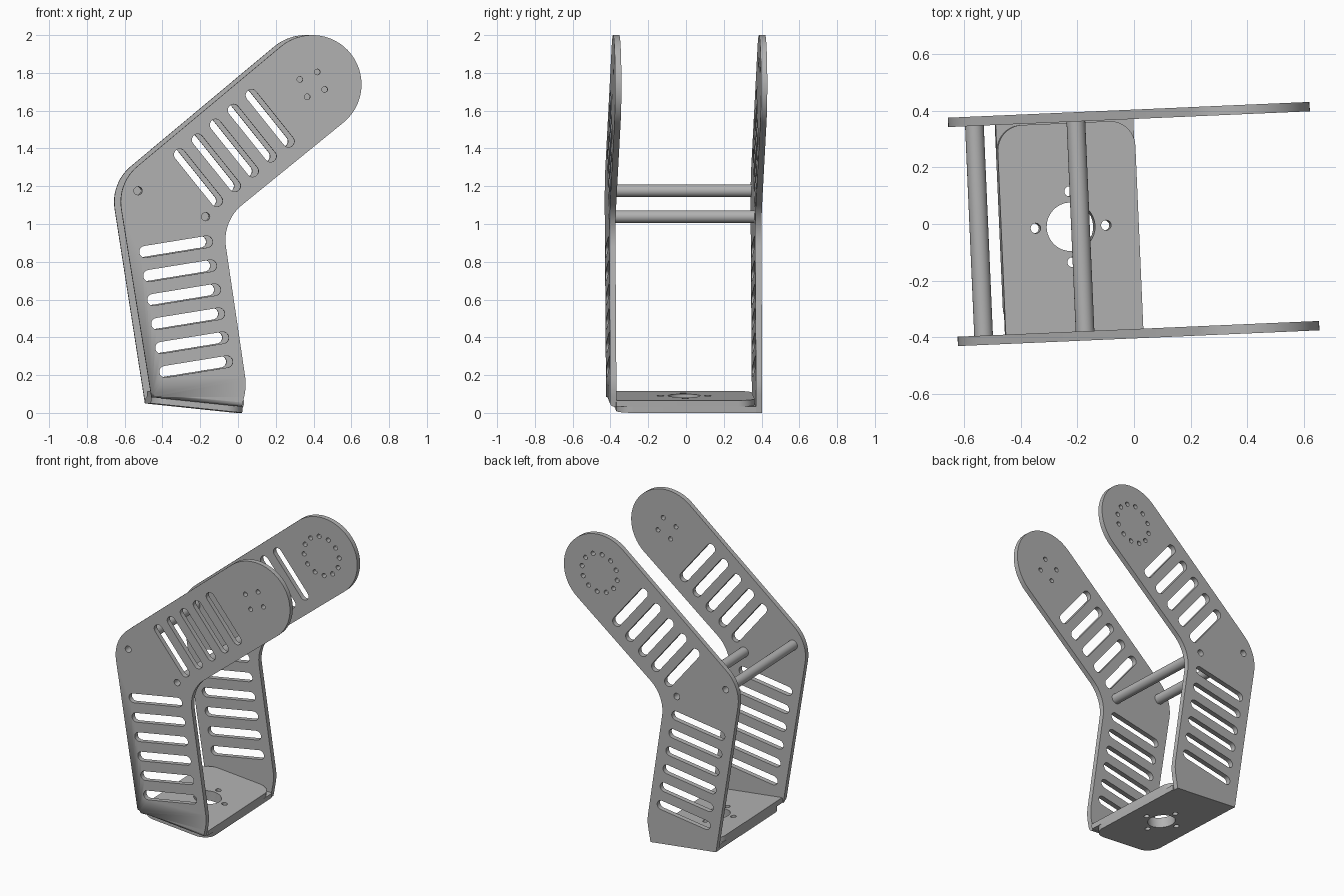
import bpy, bmesh, math
from mathutils import Vector, Matrix

if "Cube" in bpy.data.objects:
    bpy.data.objects.remove(bpy.data.objects["Cube"])

T = 0.033                      # sheet thickness
INNER = 0.37                   # half the gap between the side plates
TILT = math.atan2(0.05, 0.478)  # slope of the base
YAW = Matrix.Rotation(math.radians(2.5), 4, 'Z')

grey = bpy.data.materials.new("grey metal")
grey.use_nodes = True
COLOUR = (0.45, 0.45, 0.45, 1)
grey.diffuse_color = COLOUR
grey.node_tree.nodes["Principled BSDF"].inputs["Base Color"].default_value = COLOUR


def arc(c, r, a0, a1, n):
    return [(c[0] + r * math.cos(a0 + (a1 - a0) * i / n),
             c[1] + r * math.sin(a0 + (a1 - a0) * i / n)) for i in range(n + 1)]


def circle(c, r, n=24):
    return arc(c, r, 0, math.tau, n)[:-1]


def ring(c, radius, count, start, r):
    """Bolt circle of small holes."""
    return [circle(p, r, 16) for p in
            arc(c, radius, math.radians(start), math.radians(start) + math.tau, count)[:-1]]


def slot(a, b, r):
    t = math.atan2(b[1] - a[1], b[0] - a[0])
    return (arc(b, r, t - math.pi / 2, t + math.pi / 2, 10)
            + arc(a, r, t + math.pi / 2, t + math.pi * 1.5, 10))


def fillet(prev, p, nxt, r, n=12):
    """Arc that rounds the corner p."""
    p = Vector(p)
    d1, d2 = (Vector(prev) - p).normalized(), (Vector(nxt) - p).normalized()
    half = d1.angle(d2) / 2
    c = p + (d1 + d2).normalized() * r / math.sin(half)
    s, e = p + d1 * r / math.tan(half) - c, p + d2 * r / math.tan(half) - c
    a0, a1 = math.atan2(s.y, s.x), math.atan2(e.y, e.x)
    da = (a1 - a0 + math.pi) % math.tau - math.pi
    return arc(c, r, a0, a0 + da, n)


def finish(name, mesh, matrix):
    ob = bpy.data.objects.new(name, mesh)
    bpy.context.collection.objects.link(ob)
    ob.matrix_world = matrix
    mesh.materials.clear()
    mesh.materials.append(grey)
    bpy.ops.object.select_all(action='DESELECT')
    ob.select_set(True)
    bpy.context.view_layer.objects.active = ob
    bpy.ops.object.shade_smooth_by_angle(angle=math.radians(30))
    return ob


def sheet(name, loops, matrix):
    """Flat sheet: first loop is the outline, the others are holes."""
    cu = bpy.data.curves.new(name + " outline", 'CURVE')
    cu.dimensions = '2D'
    cu.fill_mode = 'BOTH'
    cu.extrude = T / 2
    for loop in loops:
        sp = cu.splines.new('POLY')
        sp.points.add(len(loop) - 1)
        for pt, co in zip(sp.points, loop):
            pt.co = (co[0], co[1], 0, 1)
        sp.use_cyclic_u = True
    tmp = bpy.data.objects.new(name + " temp", cu)
    bpy.context.collection.objects.link(tmp)
    bpy.context.view_layer.update()
    dg = bpy.context.evaluated_depsgraph_get()
    mesh = bpy.data.meshes.new_from_object(tmp.evaluated_get(dg))
    bpy.data.objects.remove(tmp)
    bm = bmesh.new()
    bm.from_mesh(mesh)
    bmesh.ops.remove_doubles(bm, verts=bm.verts, dist=1e-5)
    bmesh.ops.recalc_face_normals(bm, faces=bm.faces)
    bm.to_mesh(mesh)
    bm.free()
    mesh.name = name
    return finish(name, mesh, matrix)


# Side plates: bent arm outline with slots, rod holes and a bolt pattern
HEAD, HEAD_R = (0.376, 1.739), 0.261
ELBOW_OUT, ELBOW_IN, BULGE = (-0.658, 1.216), (-0.1015, 1.015), (0.028, 0.14)
RODS = [(-0.547, 1.176), (-0.189, 1.039)]


def side_plate(name, v, lift, bolts):
    low_l, low_r = (-0.476, 0.05 + lift), (0.003, lift)
    head = arc(HEAD, HEAD_R, math.radians(129.5), math.radians(-50.8), 40)
    outline = ([low_l] + fillet(low_l, ELBOW_OUT, head[0], 0.245) + head
               + fillet(head[-1], ELBOW_IN, low_l and BULGE, 0.24)
               + fillet(ELBOW_IN, BULGE, low_r, 0.3) + [low_r])
    loops = [outline] + bolts
    for i in range(6):       # lower slots
        dx, dz = 0.0213 * i, -0.127 * i
        loops.append(slot((-0.51 + dx, 0.853 + dz), (-0.183 + dx, 0.906 + dz), 0.031))
    for i in range(5):       # upper slots
        dx, dz = 0.095 * i, 0.0787 * i
        loops.append(slot((-0.326 + dx, 1.367 + dz), (-0.13 + dx, 1.123 + dz), 0.031))
    loops += [circle(c, 0.022, 16) for c in RODS]
    return sheet(name, loops, YAW @ Matrix.Translation((0, v, 0))
                 @ Matrix.Rotation(math.pi / 2, 4, 'X'))


MID = INNER + T / 2
front = side_plate("front_side_plate", -MID, T, ring(HEAD, 0.071, 4, 68, 0.015))
side_plate("back_side_plate", MID, 0, ring(HEAD, 0.13, 12, 8, 0.015))

# Rounded bend along the lower outside edge of the front plate
bm = bmesh.new()
bm.from_mesh(front.data)
edges = [e for e in bm.edges if all(v.co.z > 0 and v.co.y < 0.09 and
         (v.co.x < -0.4 or v.co.y < 0.04) for v in e.verts) and e.calc_length() > 0.4]
bmesh.ops.bevel(bm, geom=edges, offset=0.022, segments=4, profile=0.5, affect='EDGES')
bm.to_mesh(front.data)
bm.free()


# Base flanges: two overlapping sheets, each rounded at its free end
def flange(name, height, side):
    x0, x1, r = -0.48, 0.008, 0.09
    root, tip = -side * INNER, side * (INNER - 0.004)
    a, b, c, d = (x0, root), (x0, tip), (x1, tip), (x1, root)
    outline = [a] + fillet(a, b, c, r) + fillet(b, c, d, r) + [d]
    centre = (-0.233, 0)
    loops = [outline, circle(centre, 0.086, 32)] + ring(centre, 0.125, 4, 0, 0.018)
    sheet(name, loops, YAW @ Matrix.Translation((0.002, 0, 0))
          @ Matrix.Rotation(TILT, 4, 'Y') @ Matrix.Translation((0, 0, height)))


flange("lower_base_flange", T / 2 + 0.001, -1)
flange("upper_base_flange", T * 1.5 + 0.001, 1)

# Spacer rods with a blind screw hole at each end
PROFILE = [(0.022, -0.25), (0.022, -INNER), (0.033, -INNER),
           (0.033, INNER), (0.022, INNER), (0.022, 0.25)]
for name, (u, z) in zip(("rear_spacer_rod", "inner_spacer_rod"), RODS):
    bm = bmesh.new()
    rings = [[bm.verts.new((x, v, y)) for x, y in circle((0, 0), r)] for r, v in PROFILE]
    for p, q in zip(rings, rings[1:]):
        for i in range(len(p)):
            j = (i + 1) % len(p)
            bm.faces.new((p[i], p[j], q[j], q[i]))
    bm.faces.new(rings[0])
    bm.faces.new(rings[-1])
    bmesh.ops.recalc_face_normals(bm, faces=bm.faces)
    mesh = bpy.data.meshes.new(name)
    bm.to_mesh(mesh)
    bm.free()
    finish(name, mesh, YAW @ Matrix.Translation((u, 0, z)))
